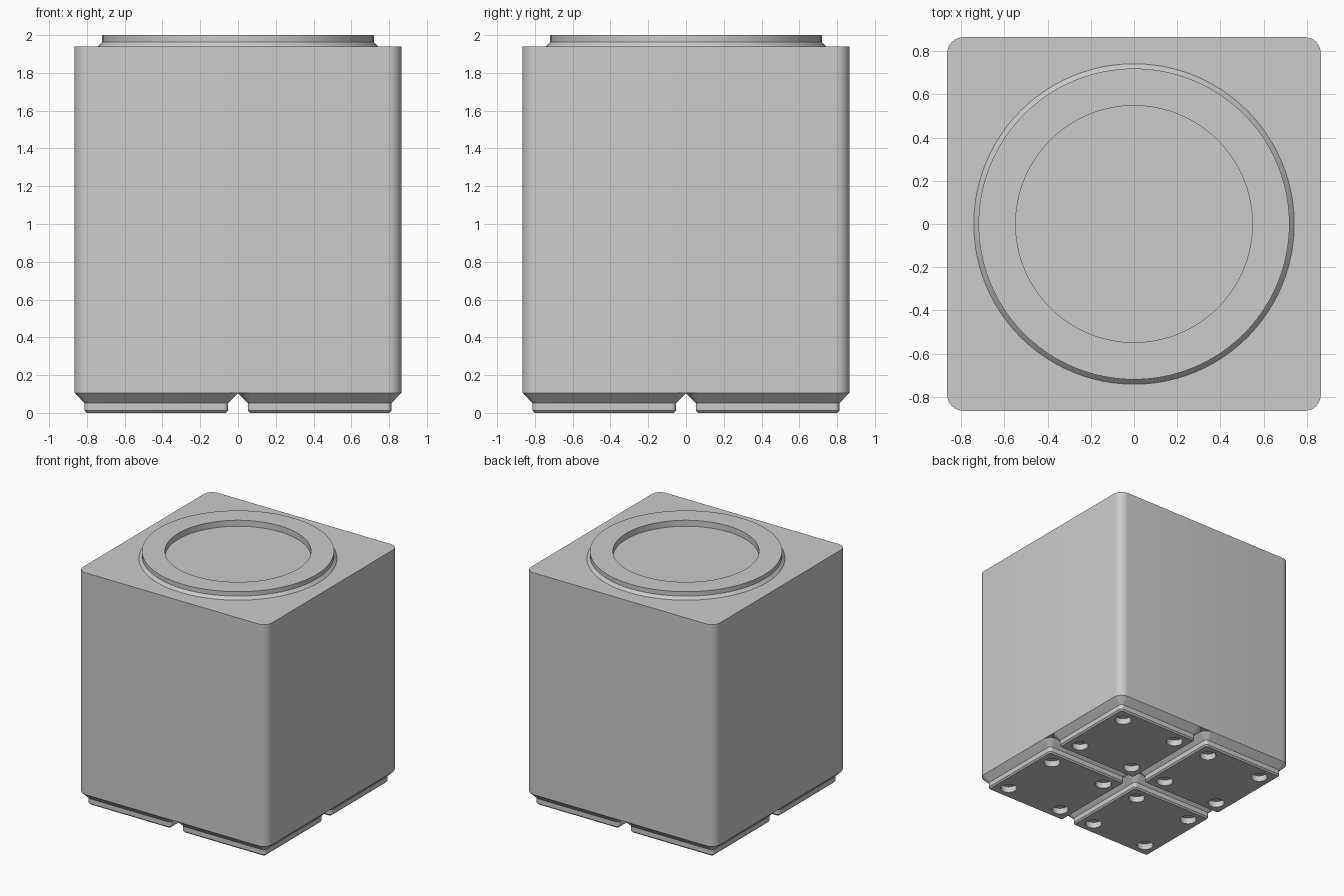
import bpy
import bmesh
from math import cos, sin, pi, radians

if "Cube" in bpy.data.objects:
    bpy.data.objects.remove(bpy.data.objects["Cube"], do_unlink=True)

grey = bpy.data.materials.new("plain_grey")
grey.use_nodes = True
COLOUR = (0.6, 0.6, 0.6, 1)
grey.diffuse_color = COLOUR
grey.node_tree.nodes["Principled BSDF"].inputs["Base Color"].default_value = COLOUR


def rounded_square(bm, half, radius, z, steps=8):
    """Ring of vertices around a square with rounded corners."""
    ring = []
    for corner in range(4):
        mid = pi / 4 + corner * pi / 2
        cx = (half - radius) * (1 if cos(mid) > 0 else -1)
        cy = (half - radius) * (1 if sin(mid) > 0 else -1)
        for i in range(steps + 1):
            a = corner * pi / 2 + i / steps * pi / 2
            ring.append(bm.verts.new((cx + radius * cos(a), cy + radius * sin(a), z)))
    return ring


def circle(bm, radius, z, x=0, y=0, sides=32):
    return [bm.verts.new((x + radius * cos(2 * pi * i / sides),
                          y + radius * sin(2 * pi * i / sides), z)) for i in range(sides)]


def loft(bm, rings):
    """Bridge each ring to the next with quads."""
    for low, high in zip(rings, rings[1:]):
        n = len(low)
        for i in range(n):
            j = (i + 1) % n
            bm.faces.new((low[i], low[j], high[j], high[i]))


def ring_edges(bm, ring):
    return [bm.edges.get((ring[i - 1], ring[i])) for i in range(len(ring))]


def finish(bm, name):
    bmesh.ops.recalc_face_normals(bm, faces=bm.faces)
    mesh = bpy.data.meshes.new(name)
    bm.to_mesh(mesh)
    bm.free()
    mesh.materials.append(grey)
    obj = bpy.data.objects.new(name, mesh)
    bpy.context.collection.objects.link(obj)
    bpy.ops.object.select_all(action='DESELECT')
    obj.select_set(True)
    bpy.context.view_layer.objects.active = obj
    bpy.ops.object.shade_smooth_by_angle(angle=radians(30))
    return obj


# Block body with rounded upright edges
bm = bmesh.new()
rings = [rounded_square(bm, 0.865, 0.075, z) for z in (0.105, 1.94)]
loft(bm, rings)
for ring in rings:
    bm.faces.new(ring)
finish(bm, "body")

# Raised collar with a sloped base and a shallow round recess
bm = bmesh.new()
profile = [(0.742, 1.94), (0.72, 1.963), (0.72, 2.0), (0.548, 2.0), (0.548, 1.95)]
rings = [circle(bm, r, z, sides=96) for r, z in profile]
loft(bm, rings)
bm.faces.new(rings[-1])
finish(bm, "top_collar")

# Stepped foot with four round sockets underneath
bm = bmesh.new()
steps = [(0.368, 0.016, 0), (0.38, 0.028, 0.012), (0.38, 0.028, 0.052), (0.4325, 0.075, 0.105)]
rings = [rounded_square(bm, *step) for step in steps]
loft(bm, rings)
sole_edges = ring_edges(bm, rings[0])
for sx in (-1, 1):
    for sy in (-1, 1):
        socket = [circle(bm, 0.063, z, sx * 0.262, sy * 0.262) for z in (0, 0.05)]
        loft(bm, socket)
        bm.faces.new(socket[1])
        sole_edges += ring_edges(bm, socket[0])
bmesh.ops.triangle_fill(bm, edges=sole_edges, use_beauty=True, normal=(0, 0, -1))
foot = finish(bm, "foot_front_right")

# Four feet, one under each quarter
PITCH = 0.4325
foot.location = (-PITCH, -PITCH, 0)
for name, sx, sy in (("front_left", 1, -1), ("back_right", -1, 1), ("back_left", 1, 1)):
    copy = foot.copy()
    copy.name = "foot_" + name
    copy.location = (sx * PITCH, sy * PITCH, 0)
    bpy.context.collection.objects.link(copy)
